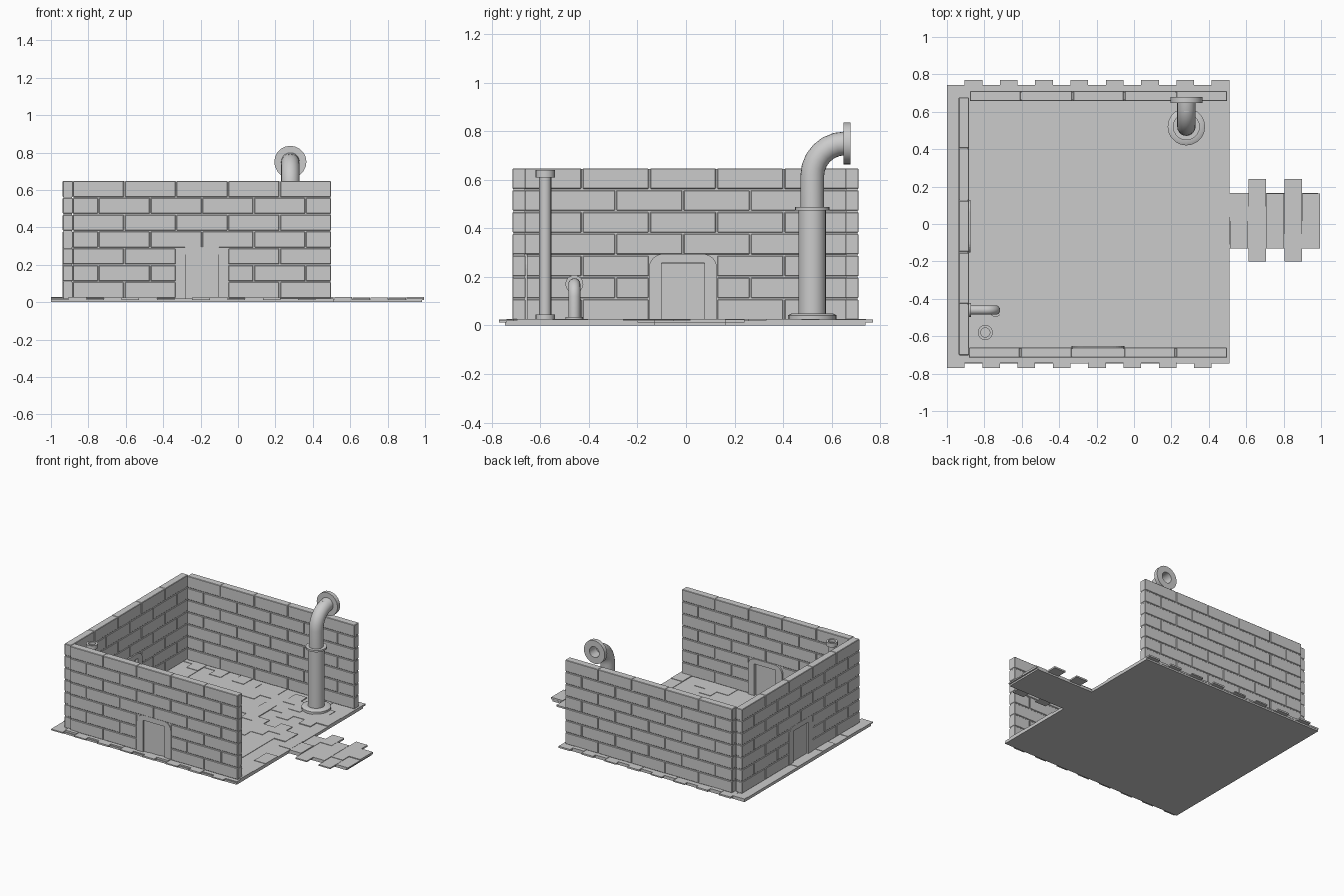
import bpy, bmesh, math, random
from mathutils import Vector, Matrix

if "Cube" in bpy.data.objects:
    bpy.data.objects.remove(bpy.data.objects["Cube"])

random.seed(4)


def add_box(bm, x0, x1, y0, y1, z0, z1):
    if x1 - x0 < 0.004 or y1 - y0 < 0.004:
        return
    m = Matrix.Translation(((x0 + x1) / 2, (y0 + y1) / 2, (z0 + z1) / 2))
    m = m @ Matrix.Diagonal((x1 - x0, y1 - y0, z1 - z0, 1))
    bmesh.ops.create_cube(bm, size=1, matrix=m)


def make(name, bm, matrix=None):
    bmesh.ops.recalc_face_normals(bm, faces=bm.faces)
    me = bpy.data.meshes.new(name)
    bm.to_mesh(me)
    bm.free()
    ob = bpy.data.objects.new(name, me)
    bpy.context.collection.objects.link(ob)
    if matrix:
        ob.matrix_world = matrix
    return ob


# Floor slab with walkway base
bm = bmesh.new()
add_box(bm, -1, 0.51, -0.745, 0.74, 0, 0.014)
add_box(bm, 0.51, 0.985, -0.13, 0.165, 0, 0.014)
make("floor_slab", bm)

# Paving tiles in staggered columns
TW, TL = 1.51 / 16, 0.1467


def tile_column(bm, x, y0, y1, start):
    y = start
    while y < y1 - 0.001:
        a, b = max(y, y0), min(y + TL, y1)
        if b > a:
            add_box(bm, x, x + TW, a, b, 0.012, random.choice((0.021, 0.024, 0.027)))
        y += TL


bm = bmesh.new()
for i in range(16):
    if i % 2:
        tile_column(bm, -1 + i * TW, -0.74, 0.77, 0.77 - 11 * TL)
    else:
        tile_column(bm, -1 + i * TW, -0.77, 0.742, -0.77)
make("floor_tiles", bm)

bm = bmesh.new()
for i in range(5):
    lo, hi = (-0.20, 0.24) if i % 2 else (-0.13, 0.167)
    tile_column(bm, 0.515 + i * 0.0965, lo, hi, lo)
make("walkway_tiles", bm)

# Brick walls: local x along the wall, local +y toward the inside
ROWS, RH, Z0, T, GAP = 7, 0.09, 0.02, 0.054, 0.003


def split(a, b, cut):
    return [(a, min(b, cut[0])), (max(a, cut[1]), b)] if cut else [(a, b)]


def wall(name, length, matrix, door=False):
    bw = length / 5
    frame = (2 * bw, 3 * bw) if door else None
    bm = bmesh.new()
    for r in range(ROWS):
        half = r % 2
        edges = [0] + [(k + 0.5) * bw for k in range(5)] + [length] if half else [k * bw for k in range(6)]
        for a, b in zip(edges, edges[1:]):
            for p, q in split(a, b, frame if r < 3 else None):
                if q - p > 0.01:
                    add_box(bm, p + GAP, q - GAP, 0, T, Z0 + r * RH + GAP, Z0 + (r + 1) * RH - GAP)
    ob = make(name + "_bricks", bm, matrix)
    bev = ob.modifiers.new("soft_edges", 'BEVEL')
    bev.width, bev.segments = 0.003, 1

    # Recessed mortar behind the joints
    c = 2.5 * bw
    hole = (c - 0.088, c + 0.088) if door else None
    d = 0.005
    bm = bmesh.new()
    for p, q in split(d, length - d, hole):
        add_box(bm, p, q, d, T - d, Z0, 0.255)
    add_box(bm, d, length - d, d, T - d, 0.255, Z0 + ROWS * RH - d)
    make(name + "_mortar", bm, matrix)
    if door:
        doorway(name, c, bw / 2 + 0.002, matrix)


def doorway(name, c, hw, matrix):
    # Rounded frame around a recessed panel
    rad, top = 0.06, 0.295
    pts = [(c - 0.088, Z0), (c - hw, Z0)]
    for sx, a0 in ((-1, 180), (1, 90)):
        for k in range(7):
            a = math.radians(a0 - 15 * k)
            pts.append((c + sx * (hw - rad) + rad * math.cos(a), top - rad + rad * math.sin(a)))
    pts += [(c + hw, Z0), (c + 0.088, Z0), (c + 0.088, 0.257), (c - 0.088, 0.257)]
    bm = bmesh.new()
    f = bm.faces.new([bm.verts.new((x, 0.0, z)) for x, z in pts])
    ex = bmesh.ops.extrude_face_region(bm, geom=[f])
    bmesh.ops.translate(bm, vec=(0, T + 0.009, 0), verts=[v for v in ex["geom"] if isinstance(v, bmesh.types.BMVert)])
    make(name + "_door_frame", bm, matrix)
    bm = bmesh.new()
    add_box(bm, c - 0.09, c + 0.09, 0.012, T - 0.012, Z0, 0.258)
    make(name + "_door_panel", bm, matrix)


wall("front_wall", 1.385, Matrix.Translation((-0.885, -0.715, 0)), True)
wall("back_wall", 1.38, Matrix.Translation((-0.88, 0.657, 0)))
wall("left_wall", 1.385, Matrix.Translation((-0.937, 0.68, 0)) @ Matrix.Rotation(-math.pi / 2, 4, 'Z'), True)


# Pipes: rings swept along a path of (point, tangent, radius)
def pipe(name, path, side, n=20):
    side = Vector(side)
    bm = bmesh.new()
    rings = []
    for p, t, r in path:
        u = Vector(t).cross(side)
        rings.append([bm.verts.new(Vector(p) + r * (math.cos(2 * math.pi * k / n) * side + math.sin(2 * math.pi * k / n) * u))
                      for k in range(n)])
    for a, b in zip(rings, rings[1:]):
        for k in range(n):
            bm.faces.new((a[k], a[(k + 1) % n], b[(k + 1) % n], b[k]))
    bm.faces.new(rings[0])
    bm.faces.new(rings[-1])
    ob = make(name, bm)
    bpy.ops.object.select_all(action='DESELECT')
    ob.select_set(True)
    bpy.context.view_layer.objects.active = ob
    bpy.ops.object.shade_smooth_by_angle(angle=math.radians(35))


def rise(x, y, steps):
    return [((x, y, z), (0, 0, 1), r) for z, r in steps]


def elbow(x, y, z, d, R, r, n=6):
    d, base, up = Vector(d), Vector((x, y, z)), Vector((0, 0, 1))
    out = []
    for k in range(n + 1):
        a = math.pi / 2 * k / n
        out.append((base + d * R * (1 - math.cos(a)) + up * R * math.sin(a), d * math.sin(a) + up * math.cos(a), r))
    return out


# Large pipe with open flanged mouth
X, Y = 0.28, 0.52
path = rise(X, Y, [(0.022, 0.1), (0.042, 0.1), (0.05, 0.085), (0.05, 0.057), (0.474, 0.057),
                   (0.474, 0.072), (0.488, 0.072), (0.488, 0.049)])
path += elbow(X, Y, 0.615, (0, 1, 0), 0.135, 0.049)
path += [((X, y, 0.75), (0, 1, 0), r) for y, r in
         ((0.648, 0.049), (0.648, 0.086), (0.678, 0.086), (0.678, 0.04), (0.6, 0.04))]
pipe("large_pipe", path, (1, 0, 0))

# Thin straight pipe with end collars
pipe("thin_pipe", rise(-0.795, -0.58, [(0.022, 0.04), (0.045, 0.04), (0.045, 0.025), (0.61, 0.025),
                                       (0.61, 0.04), (0.64, 0.04), (0.64, 0.025), (0.62, 0.025)]), (1, 0, 0), 16)

# Small elbow pipe running into the left wall
X, Y = -0.74, -0.46
path = rise(X, Y, [(0.022, 0.036), (0.035, 0.036), (0.035, 0.025)])
path += elbow(X, Y, 0.12, (-1, 0, 0), 0.05, 0.025)
path += [((x, Y, 0.17), (-1, 0, 0), r) for x, r in ((-0.872, 0.025), (-0.872, 0.037), (-0.888, 0.037))]
pipe("small_pipe", path, (0, 1, 0), 16)
